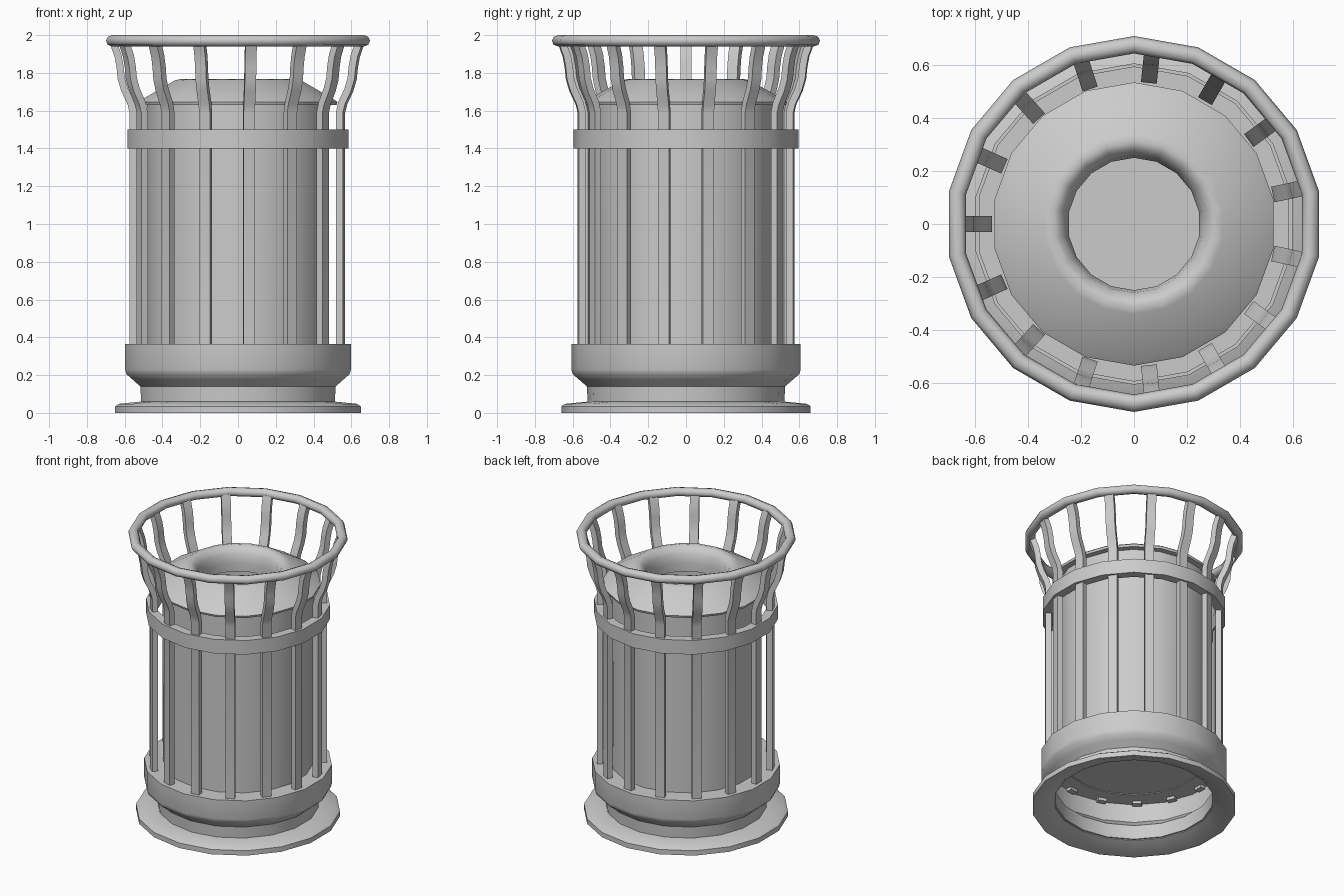
import bpy, bmesh, math
from mathutils import Matrix, Vector

SIDES, BARS = 18, 15

if "Cube" in bpy.data.objects:
    bpy.data.objects.remove(bpy.data.objects["Cube"])

grey = bpy.data.materials.new("light_grey_metal")
grey.use_nodes = True
grey.diffuse_color = (0.6, 0.6, 0.6, 1)
grey.node_tree.nodes["Principled BSDF"].inputs["Base Color"].default_value = grey.diffuse_color


def finish(name, bm, angle):
    bmesh.ops.recalc_face_normals(bm, faces=bm.faces)
    mesh = bpy.data.meshes.new(name)
    bm.to_mesh(mesh)
    bm.free()
    mesh.materials.append(grey)
    obj = bpy.data.objects.new(name, mesh)
    bpy.context.collection.objects.link(obj)
    bpy.ops.object.select_all(action="DESELECT")
    obj.select_set(True)
    bpy.context.view_layer.objects.active = obj
    bpy.ops.object.shade_smooth_by_angle(angle=math.radians(angle))
    return obj


def lathe(name, profile, closed=False, cap=False, angle=40):
    """Turn a radius/height profile around z."""
    bm = bmesh.new()
    rings = []
    for r, z in profile:
        turn = [math.pi / 2 + math.tau * i / SIDES for i in range(SIDES)]
        rings.append([bm.verts.new((r * math.cos(a), r * math.sin(a), z)) for a in turn])
    pairs = list(zip(rings, rings[1:]))
    if closed:
        pairs.append((rings[-1], rings[0]))
    for low, high in pairs:
        for i in range(SIDES):
            j = (i + 1) % SIDES
            bm.faces.new((low[i], low[j], high[j], high[i]))
    if cap:
        bm.faces.new(rings[0])
    return finish(name, bm, angle)


# Flared foot plate, hollow underneath
lathe("foot_plate", [(0.66, 0), (0.66, 0.035), (0.64, 0.048), (0.52, 0.06),
                     (0.52, 0.045), (0.64, 0.0)], closed=True)

# Neck and wide collar that carries the bars
lathe("base_collar", [(0.52, 0.05), (0.525, 0.14), (0.565, 0.175), (0.6, 0.205),
                      (0.607, 0.23), (0.607, 0.365), (0.46, 0.365), (0.46, 0.35),
                      (0.59, 0.35), (0.59, 0.22), (0.51, 0.15), (0.51, 0.05)],
      closed=True)

# Inner drum with a floor
lathe("drum", [(0.485, 0.355), (0.49, 1.64)], cap=True)

# Sloping lid with a rolled opening
lathe("lid", [(0.48, 1.63), (0.53, 1.63), (0.535, 1.645), (0.52, 1.657), (0.34, 1.76),
              (0.31, 1.767), (0.285, 1.755), (0.26, 1.72), (0.25, 1.66), (0.25, 1.60)],
      angle=50)

# Band around the bars
lathe("upper_band", [(0.595, 1.4), (0.595, 1.5), (0.535, 1.5), (0.535, 1.4)], closed=True)

# Rounded top ring
tube = [(0.677 + 0.033 * math.cos(math.tau * i / 8), 1.97 + 0.03 * math.sin(math.tau * i / 8))
        for i in range(8)]
lathe("top_ring", tube, closed=True, angle=60)

# Bars that flare out to the top ring
path = [(0.555, 0.33), (0.555, 1.59), (0.567, 1.64), (0.6, 1.71), (0.618, 1.77),
        (0.624, 1.83), (0.635, 1.89), (0.66, 1.96)]
for n in range(BARS):
    bm = bmesh.new()
    rot = Matrix.Rotation(math.pi + math.tau * n / BARS, 3, "Z")
    loops = []
    for k, (r, z) in enumerate(path):
        (r0, z0), (r1, z1) = path[max(k - 1, 0)], path[min(k + 1, len(path) - 1)]
        out = Vector((z1 - z0, 0, r0 - r1)).normalized() * 0.019
        side = Vector((0, 0.03, 0))
        mid = Vector((r, 0, z))
        loops.append([bm.verts.new(rot @ (mid + out * a + side * b))
                      for a, b in ((1, 1), (1, -1), (-1, -1), (-1, 1))])
    for low, high in zip(loops, loops[1:]):
        for i in range(4):
            bm.faces.new((low[i], low[i - 1], high[i - 1], high[i]))
    bm.faces.new(loops[0])
    bm.faces.new(loops[-1])
    finish(f"bar_{n + 1}", bm, 40)
